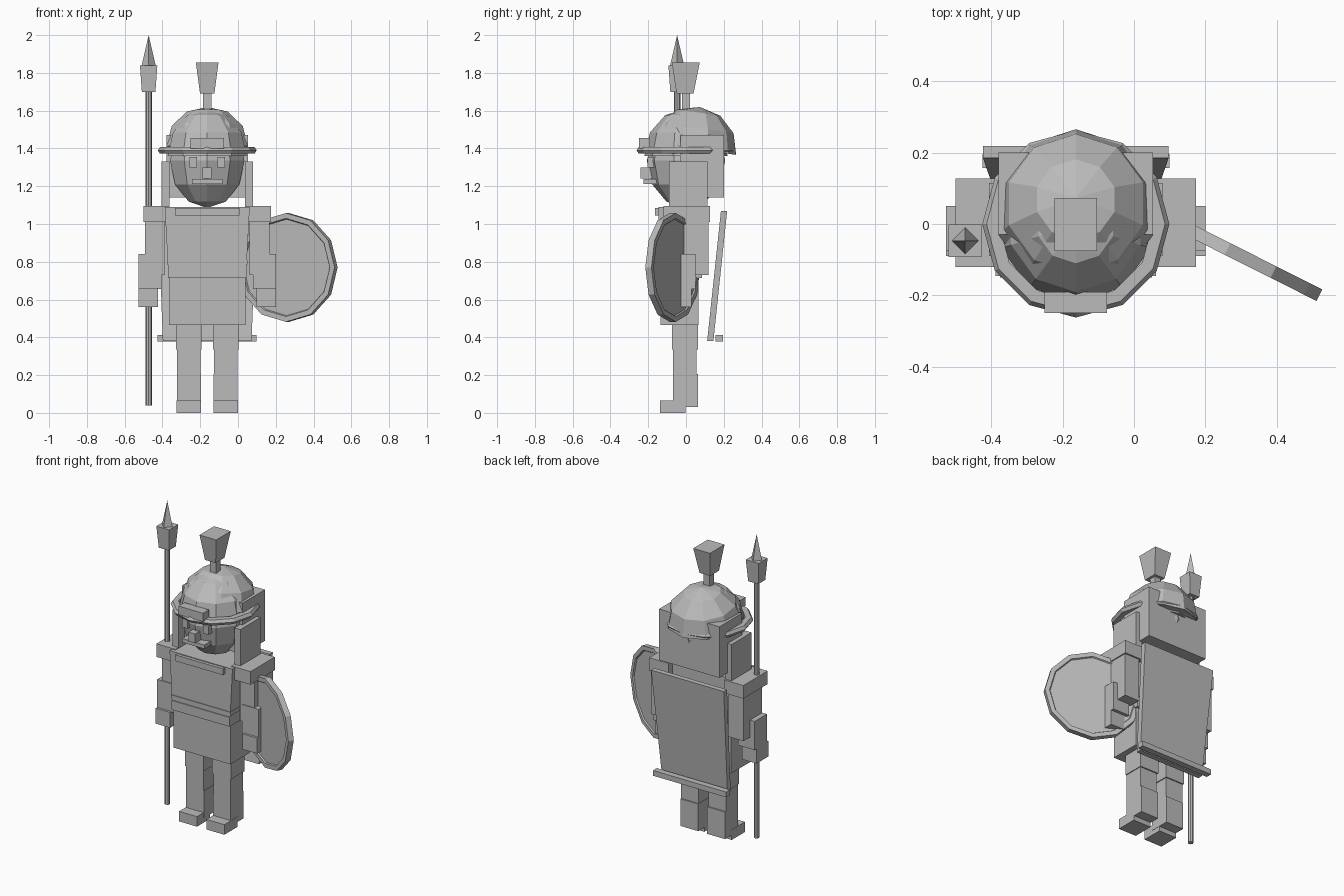
import bpy, bmesh, math
from mathutils import Matrix

if "Cube" in bpy.data.objects:
    bpy.data.objects.remove(bpy.data.objects["Cube"])

CX = -0.163  # body centre line
grey = bpy.data.materials.new("grey")
grey.diffuse_color = (0.5, 0.5, 0.5, 1)
grey.use_nodes = True
grey.node_tree.nodes["Principled BSDF"].inputs["Base Color"].default_value = grey.diffuse_color


def finish(name, bm):
    bmesh.ops.recalc_face_normals(bm, faces=bm.faces[:])
    me = bpy.data.meshes.new(name)
    bm.to_mesh(me)
    bm.free()
    me.materials.append(grey)
    ob = bpy.data.objects.new(name, me)
    bpy.context.collection.objects.link(ob)
    return ob


def slab(name, bottom, top, z0, z1):
    """Box between two rectangles (x0, x1, y0, y1) at heights z0 and z1."""
    bm = bmesh.new()
    rings = []
    for (a, b, c, d), z in ((bottom, z0), (top, z1)):
        rings.append([bm.verts.new(p) for p in ((a, c, z), (b, c, z), (b, d, z), (a, d, z))])
    lo, hi = rings
    bm.faces.new(lo)
    bm.faces.new(hi)
    for i in range(4):
        j = (i + 1) % 4
        bm.faces.new((lo[i], lo[j], hi[j], hi[i]))
    return finish(name, bm)


def box(name, x0, x1, y0, y1, z0, z1):
    return slab(name, (x0, x1, y0, y1), (x0, x1, y0, y1), z0, z1)


def mid(name, hx, y0, y1, z0, z1, hx_top=None):
    """Box centred on the body, optionally tapered in width."""
    ht = hx_top or hx
    return slab(name, (CX - hx, CX + hx, y0, y1), (CX - ht, CX + ht, y0, y1), z0, z1)


def pair(name, x0, x1, y0, y1, z0, z1):
    """Mirrored boxes at distances x0..x1 from the body centre."""
    box("left_" + name, CX + x0, CX + x1, y0, y1, z0, z1)
    box("right_" + name, CX - x1, CX - x0, y0, y1, z0, z1)


def lathe(name, profile, n, loc, phase=-90, rot=None, closed=False):
    """Revolve (radius, height) points around z in n flat sides."""
    bm = bmesh.new()
    rings = []
    for r, z in profile:
        if r < 1e-6:
            rings.append([bm.verts.new((0, 0, z))] * n)
        else:
            rings.append([bm.verts.new((r * math.cos(a), r * math.sin(a), z)) for a in
                          (math.radians(phase) + math.tau * i / n for i in range(n))])
    pairs = list(zip(rings, rings[1:]))
    if closed:
        pairs.append((rings[-1], rings[0]))
    for lo, hi in pairs:
        for i in range(n):
            j = (i + 1) % n
            bm.faces.new(list(dict.fromkeys((lo[i], lo[j], hi[j], hi[i]))))
    if not closed:
        for ring in (rings[0], rings[-1]):
            if ring[0] is not ring[1]:
                bm.faces.new(ring)
    m = Matrix.Translation(loc) @ (rot or Matrix.Identity(4))
    bmesh.ops.transform(bm, matrix=m, verts=bm.verts[:])
    return finish(name, bm)


def arc(r, h, start, end, step=30):
    """Elliptical profile, in degrees of latitude."""
    return [(r * math.cos(math.radians(a)) if abs(a) < 90 else 0, h * math.sin(math.radians(a)))
            for a in range(start, end + 1, step)]


# Head and face
lathe("head", arc(0.207, 0.25, -90, 90), 10, (CX, 0, 1.335))
pair("eye", 0.055, 0.095, -0.205, -0.15, 1.30, 1.355)
mid("nose", 0.024, -0.24, -0.17, 1.24, 1.30)
mid("mouth", 0.08, -0.225, -0.15, 1.213, 1.238)
mid("hair_block", 0.216, -0.03, 0.2, 1.14, 1.47)

# Helmet: dome, tilted neck guard, brim, brow plate, cheek guards
lathe("helmet_dome", arc(0.22, 0.25, 0, 90), 10, (CX, 0, 1.36))
lathe("neck_guard", arc(0.228, 0.222, 0, 90), 10, (CX, 0.04, 1.40),
      rot=Matrix.Rotation(-0.15, 4, 'X'))
lathe("helmet_brim", [(0.215, -0.018), (0.25, -0.018), (0.262, 0), (0.25, 0.018), (0.215, 0.018)],
      12, (CX, 0, 1.39), closed=True)
mid("brow_plate", 0.088, -0.25, -0.19, 1.40, 1.455)
pair("cheek_guard", 0.2, 0.243, -0.09, 0.115, 1.085, 1.33)

# Plume
mid("plume_stem", 0.022, -0.022, 0.022, 1.58, 1.70)
slab("plume", (CX - 0.038, CX + 0.038, -0.05, 0.04),
     (CX - 0.06, CX + 0.06, -0.075, 0.073), 1.69, 1.855)

# Torso and skirt
mid("chest", 0.205, -0.145, 0.085, 0.72, 1.09, 0.225)
mid("collar", 0.17, -0.165, 0.06, 1.045, 1.085)
mid("belt", 0.213, -0.15, 0.09, 0.785, 0.81)
mid("waist_band", 0.208, -0.15, 0.085, 0.715, 0.775)
mid("skirt", 0.203, -0.135, 0.065, 0.465, 0.73)

# Arms
pair("shoulder_pad", 0.2, 0.337, -0.12, 0.128, 1.01, 1.095)
pair("upper_arm", 0.225, 0.33, -0.07, 0.118, 0.73, 1.01)
pair("forearm", 0.243, 0.363, -0.075, 0.05, 0.655, 0.84)
pair("hand", 0.26, 0.363, -0.09, 0.03, 0.56, 0.66)

# Legs
pair("thigh", 0.03, 0.165, -0.075, 0.063, 0.335, 0.47)
pair("shin", 0.036, 0.16, -0.07, 0.055, 0.2, 0.335)
pair("boot", 0.032, 0.16, -0.07, 0.063, 0.03, 0.205)
pair("foot", 0.034, 0.162, -0.138, -0.003, 0, 0.065)

# Cape leaning outward at the top, with a loose hem bar
slab("cape", (CX - 0.235, CX + 0.235, 0.112, 0.145),
     (CX - 0.26, CX + 0.26, 0.185, 0.218), 0.38, 1.07)
mid("cape_hem", 0.262, 0.157, 0.196, 0.378, 0.412)

# Spear
SX, SY = -0.473, -0.047
lathe("spear_shaft", [(0.017, 0.04), (0.017, 1.72)], 8, (SX, SY, 0))
lathe("spear_socket", [(0.036 * 2 ** 0.5, 1.70), (0.046 * 2 ** 0.5, 1.84)], 4, (SX, SY, 0), 45)
lathe("spear_tip", [(0.037, 1.84), (0, 2.0)], 4, (SX, SY, 0), 0)

# Round shield with a recessed face on both sides
turn = Matrix.Rotation(math.radians(-26.7), 4, 'Z') @ Matrix.Rotation(math.pi / 2, 4, 'X')
lathe("shield", [(0, -0.01), (0.255, -0.01), (0.26, -0.018), (0.288, -0.018),
                 (0.288, 0.018), (0.26, 0.018), (0.255, 0.01), (0, 0.01)],
      12, (0.262, -0.07, 0.77), 0, turn)
